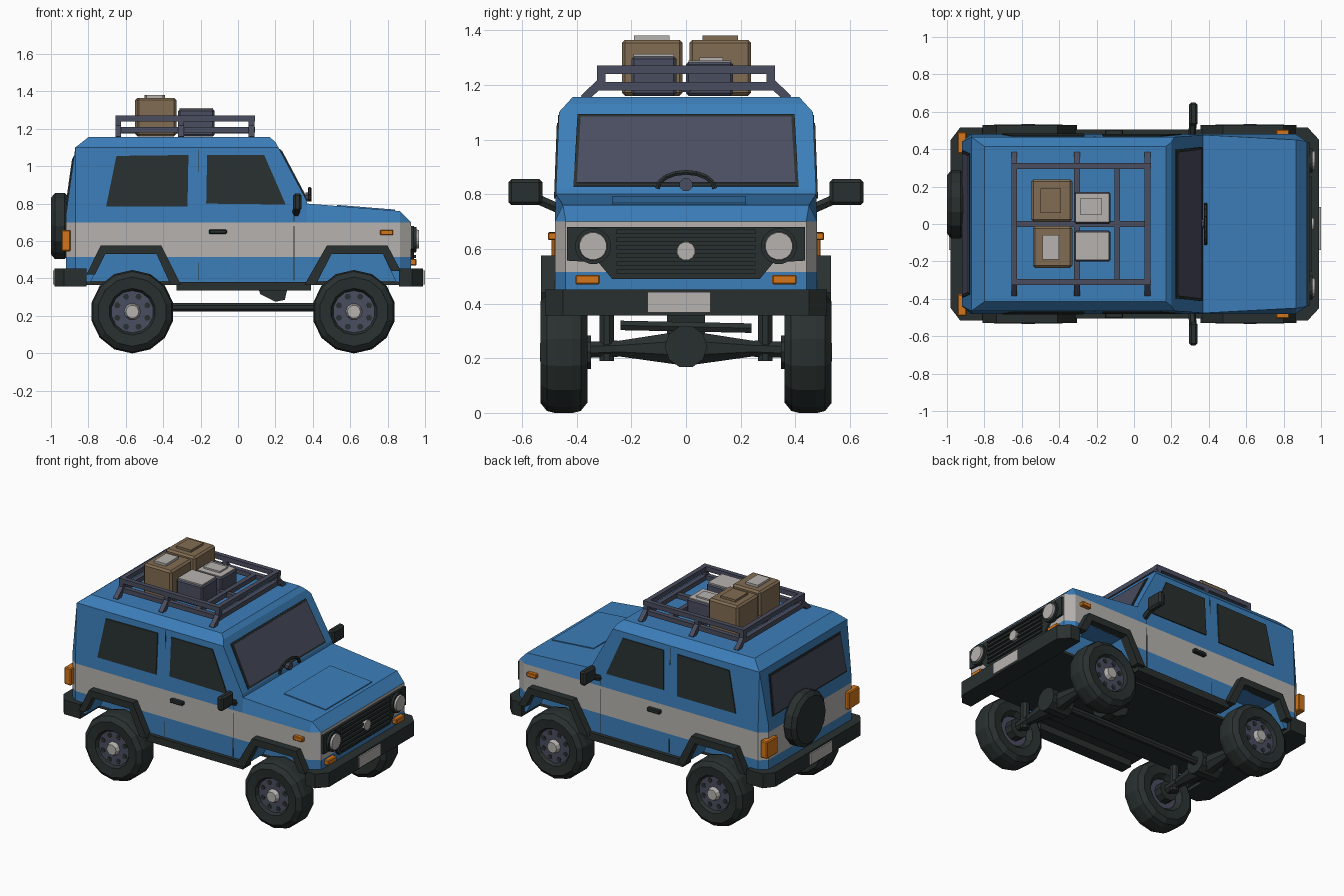
import bpy, bmesh, math
from mathutils import Vector, Matrix

if "Cube" in bpy.data.objects:
    bpy.data.objects.remove(bpy.data.objects["Cube"])

def material(name, *c):
    m = bpy.data.materials.new(name)
    m.diffuse_color = (*c, 1)
    m.use_nodes = True
    m.node_tree.nodes["Principled BSDF"].inputs["Base Color"].default_value = m.diffuse_color
    return m

BLUE = material("blue paint", .045, .21, .49)
WHITE = material("off white", .47, .45, .43)
DARK = material("dark rubber", .022, .030, .029)
SLATE = material("slate grey", .068, .075, .115)
TAN = material("tan canvas", .22, .15, .085)
ORANGE = material("orange lamp", .66, .18, .01)

def finish(name, bm, *mats):
    bmesh.ops.recalc_face_normals(bm, faces=bm.faces[:])
    me = bpy.data.meshes.new(name)
    bm.to_mesh(me)
    bm.free()
    for m in mats:
        me.materials.append(m)
    ob = bpy.data.objects.new(name, me)
    bpy.context.collection.objects.link(ob)
    return ob

def extrude(bm, pts, off):
    f = bm.faces.new([bm.verts.new(p) for p in pts])
    r = bmesh.ops.extrude_face_region(bm, geom=[f], use_keep_orig=True)
    vs = [v for v in r["geom"] if isinstance(v, bmesh.types.BMVert)]
    bmesh.ops.translate(bm, vec=off, verts=vs)

def prism(name, pts, off, mat):
    bm = bmesh.new()
    extrude(bm, pts, off)
    return finish(name, bm, mat)

def box(name, x, y, z, mat, bevel=0):
    bm = bmesh.new()
    extrude(bm, [(x[0], y[0], z[0]), (x[1], y[0], z[0]), (x[1], y[1], z[0]), (x[0], y[1], z[0])], (0, 0, z[1] - z[0]))
    if bevel:
        bmesh.ops.bevel(bm, geom=bm.edges[:], offset=bevel, segments=1, affect='EDGES')
    return finish(name, bm, mat)

def rod(name, a, b, r, mat, n=10, r2=None):
    a, b = Vector(a), Vector(b)
    d = b - a
    M = Matrix.Translation((a + b) / 2) @ d.to_track_quat('Z', 'Y').to_matrix().to_4x4() @ Matrix.Rotation(math.pi / n, 4, 'Z')
    bm = bmesh.new()
    bmesh.ops.create_cone(bm, cap_ends=True, segments=n, radius1=r, radius2=r if r2 is None else r2, depth=d.length, matrix=M)
    return finish(name, bm, mat)

def lathe(name, prof, M, mat, n=12):
    # prof: (radius, along) closed loop, spun around local z
    bm = bmesh.new()
    rings = []
    for i in range(n):
        a = 2 * math.pi * (i + .5) / n
        rings.append([bm.verts.new(M @ Vector((r * math.cos(a), r * math.sin(a), h))) for r, h in prof])
    k = len(prof)
    for i in range(n):
        p, q = rings[i], rings[(i + 1) % n]
        for j in range(k):
            bm.faces.new((p[j], p[(j + 1) % k], q[(j + 1) % k], q[j]))
    return finish(name, bm, mat)

def side_y(z):
    return .48 - .0375 * (z - .7) if z > .7 else .48

# Body shell: side profile with wheel notches, cut into colour bands, then tapered
prof = [(-.92, .38), (-.79, .38), (-.71, .53), (-.435, .53), (-.365, .38), (.42, .38), (.50, .53), (.775, .53),
        (.845, .38), (.925, .38), (.925, .70), (.865, .76), (.37, .80), (.365, .82), (.20, 1.13), (.17, 1.155),
        (-.80, 1.155), (-.87, 1.10), (-.92, .74)]
bm = bmesh.new()
extrude(bm, [(x, -.48, z) for x, z in prof], (0, .96, 0))
for co, no in [((0, 0, .515), (0, 0, 1)), ((0, 0, .70), (0, 0, 1)), ((0, 0, 1.10), (0, 0, 1)),
               ((.37, 0, 0), (1, 0, 0)), ((.865, 0, 0), (1, 0, 0)), ((-.87, 0, 0), (1, 0, 0))]:
    bmesh.ops.bisect_plane(bm, geom=bm.verts[:] + bm.edges[:] + bm.faces[:], plane_co=co, plane_no=no, dist=1e-4)
for v in bm.verts:
    x, _, z = v.co
    y = side_y(z)
    if z > 1.1:
        y = .465 - (z - 1.1) / .055 * .05
    if x > .8 and z > .71:
        y = .45
    if abs(x) > .9:
        y -= .04
    v.co.y = math.copysign(y, v.co.y)
bmesh.ops.recalc_face_normals(bm, faces=bm.faces[:])
for f in bm.faces:
    c = f.calc_center_median()
    if c.z < .39:
        f.material_index = 2
    elif .515 < c.z < .70 and abs(f.normal.z) < .2:
        f.material_index = 1
finish("body_shell", bm, BLUE, WHITE, DARK)
box("wheel_well_core", (-.90, .90), (-.335, .335), (.385, .60), BLUE)
box("floor_pan", (-.91, .91), (-.335, .335), (.365, .386), DARK)
prism("hood_panel", [(.53, -.27, .793), (.84, -.27, .768), (.84, .22, .768), (.53, .22, .793)], (0, 0, -.02), BLUE)

# Windscreen and rear window: dark frame plate with a glass plate on it
def end_window(name, lo, hi, wl, wh, n):
    n = Vector(n).normalized()
    for part, grow, lift, mat in (("frame", .012, .005, DARK), ("glass", 0, .009, SLATE)):
        up = (Vector((hi[0], 0, hi[1])) - Vector((lo[0], 0, lo[1]))).normalized() * grow
        a, b = Vector((lo[0], 0, lo[1])) - up + n * lift, Vector((hi[0], 0, hi[1])) + up + n * lift
        wy = Vector((0, 1, 0))
        prism(name + "_" + part, [a - wy * (wl + grow), a + wy * (wl + grow), b + wy * (wh + grow), b - wy * (wh + grow)], -n * (lift + .001), mat)

end_window("windscreen", (.355, .838), (.227, 1.08), .40, .385, (.31, 0, .165))
end_window("rear_window", (-.912, .80), (-.878, 1.04), .38, .365, (-.36, 0, .05))

# Side details, both sides
for s, side in ((-1, "right"), (1, "left")):
    def plate(name, pts, mat, t=.006):
        prism(side + name, [(x, s * (side_y(z) + t), z) for x, z in pts], (0, -s * (t + .002), 0), mat)
    plate("_rear_side_window", [(-.705, .785), (-.27, .785), (-.265, 1.06), (-.65, 1.055)], DARK)
    plate("_door_window", [(-.17, .80), (.255, .795), (.14, 1.06), (-.165, 1.06)], DARK)
    plate("_door_rear_seam", [(-.212, .39), (-.208, .39), (-.208, 1.09), (-.212, 1.09)], DARK, .002)
    plate("_door_front_seam", [(.298, .39), (.302, .39), (.302, .77), (.298, .77)], DARK, .002)

    def sbox(name, x, y, z, mat, bevel=0):
        box(side + name, x, sorted((s * y[0], s * y[1])), z, mat, bevel)
    sbox("_door_handle", (-.155, -.06), (.47, .505), (.637, .662), DARK, .005)
    sbox("_side_indicator", (.76, .83), (.47, .505), (.632, .660), ORANGE, .004)
    sbox("_tail_lamp", (-.945, -.895), (.375, .492), (.545, .66), ORANGE, .006)
    sbox("_front_indicator", (.90, .955), (.315, .405), (.47, .505), ORANGE, .005)
    sbox("_sill", (-.33, .39), (.42, .505), (.335, .382), DARK)
    sbox("_mirror", (.295, .34), (.525, .65), (.76, .855), DARK, .012)
    rod(side + "_mirror_arm", (.31, s * .46, .745), (.315, s * .55, .785), .02, DARK, 6)
    # Wheel arch flares
    for end, pts in (("rear", [(-.81, .42), (-.735, .575), (-.41, .575), (-.305, .365), (-.36, .365), (-.435, .53), (-.71, .53), (-.765, .42)]),
                     ("front", [(.355, .365), (.475, .575), (.80, .575), (.87, .44), (.82, .44), (.775, .53), (.50, .53), (.415, .365)])):
        prism(f"{side}_{end}_wheel_flare", [(x, s * .53, z) for x, z in pts], (0, -s * .06, 0), DARK)
    # Headlamps
    rod(side + "_headlamp_ring", (.92, s * .34, .61), (.955, s * .34, .61), .066, DARK, 16)
    rod(side + "_headlamp", (.92, s * .34, .61), (.968, s * .34, .61), .058, WHITE, 16, .05)

    # Wheels
    for end, wx in (("rear", -.565), ("front", .62)):
        nm = f"{side}_{end}_"
        M = Matrix.Translation((wx, s * .447, .222)) @ Matrix.Rotation(-s * math.pi / 2, 4, 'X')
        P = lambda r, a, h: M @ Vector((r * math.cos(a), r * math.sin(a), h))
        lathe(nm + "tyre", [(.10, -.05), (.125, -.08), (.185, -.086), (.215, -.062), (.223, -.03), (.223, .03),
                            (.215, .062), (.185, .086), (.125, .08), (.11, .055)], M, DARK, 14)
        rod(nm + "rim", P(0, 0, -.045), P(0, 0, .06), .12, SLATE, 14)
        for i in range(8):
            a = (i + .5) * math.pi / 4
            rod(nm + f"rim_hole_{i}", P(.087, a, .05), P(.087, a, .063), .017, DARK, 6)
        rod(nm + "hub", P(0, 0, .05), P(0, 0, .088), .048, WHITE, 10, .035)
        rod(nm + "brake_drum", P(0, 0, -.10), P(0, 0, -.03), .065, DARK, 10)
        # Suspension beside the axle
        rod(nm + "spring", (wx, s * .29, .19), (wx, s * .29, .39), .028, DARK, 8)
        rod(nm + "half_axle", (wx, 0, .237), (wx, s * .27, .235), .07, DARK, 8, .027)
        rod(nm + "axle_end", (wx, s * .25, .235), (wx, s * .38, .23), .032, DARK, 8)

# Underside running gear
for end, wx in (("rear", -.565), ("front", .62)):
    rod(end + "_differential", (wx - .08, 0, .242), (wx + .08, 0, .242), .078, DARK, 10)
    rod(end + "_cross_link", (wx - .1, -.24, .32), (wx - .1, .24, .31), .02, DARK, 6)
rod("drive_shaft", (-.5, 0, .245), (.55, 0, .245), .025, DARK, 8)
prism("transfer_case", [(.10, -.07, .37), (.12, -.07, .315), (.20, -.07, .275), (.25, -.07, .285), (.27, -.07, .37)], (0, .14, 0), DARK)

# Bumpers and number plates
for s, name in ((1, "front"), (-1, "rear")):
    e, inn = (.99, .86) if s > 0 else (.98, .81)
    pts = [(inn, .515), (.93, .515), (e, .45), (e, -.45), (.93, -.515), (inn, -.515)]
    prism(name + "_bumper", [(s * x, y, .357) for x, y in pts], (0, 0, .095), DARK)
    box(name + "_number_plate", sorted((s * (e - .01), s * (e + .009))), (-.14, .09), (.367, .442), WHITE)

# Grille with slats and plain centre disc
g = [(.435, .68), (.435, .557), (.32, .55), (.27, .49)]
prism("grille", [(.940, y, z) for y, z in g] + [(.940, -y, z) for y, z in reversed(g)], (-.03, 0, 0), DARK)
for i in range(6):
    z = .51 + i * .029
    box(f"grille_slat_{i}", (.93, .953), (-.255, .255), (z, z + .015), DARK)
rod("grille_disc", (.93, 0, .592), (.962, 0, .592), .034, WHITE, 12)

# Half ring and boss at the foot of the windscreen
arc = [(.383, .105 * math.cos(a), .82 + .06 * math.sin(a)) for a in [math.pi * i / 8 for i in range(9)]]
for i in range(8):
    rod(f"cowl_ring_{i}", arc[i], arc[i + 1], .01, DARK, 6)
rod("cowl_boss", (.36, 0, .835), (.392, 0, .835), .025, SLATE, 8)

# Spare wheel
M = Matrix.Translation((-.958, .105, .68)) @ Matrix.Rotation(-math.pi / 2, 4, 'Y')
lathe("spare_wheel_cover", [(.0005, -.05), (.165, -.05), (.182, -.03), (.182, .02), (.155, .042), (.0005, .042)], M, DARK, 14)

# Roof rack
bar = lambda n, a, b: rod("rack_" + n, a, b, .022, SLATE, 4)
for z, lev in ((1.255, "upper"), (1.195, "lower")):
    for y in (-.31, .31):
        bar(f"{lev}_side_rail", (-.655, y, z), (.09, y, z))
    for x in (-.64, .072):
        bar(f"{lev}_end_rail", (x, -.325, z), (x, .325, z))
for x in (-.305, -.09):
    bar("cross_bar", (x, -.31, 1.195), (x, .31, 1.195))
bar("centre_bar", (-.64, 0, 1.19), (.07, 0, 1.19))
for x in (-.64, -.305, .072):
    for s in (-1, 1):
        bar("post", (x, s * .31, 1.19), (x, s * .31, 1.26))
        bar("foot", (x, s * .31, 1.21), (x, s * .375, 1.148))

# Luggage
box("left_tan_bag", (-.55, -.33), (.012, .238), (1.16, 1.365), TAN, .012)
box("left_tan_bag_lid", (-.50, -.39), (.06, .19), (1.36, 1.38), TAN)
box("right_tan_bag", (-.54, -.33), (-.235, -.012), (1.16, 1.365), TAN, .012)
box("right_tan_bag_lid", (-.49, -.40), (-.19, -.06), (1.36, 1.38), WHITE)
box("left_case", (-.32, -.125), (.0, .172), (1.16, 1.285), SLATE, .01)
box("left_case_top", (-.312, -.133), (.01, .164), (1.28, 1.29), WHITE)
box("left_case_lid", (-.29, -.17), (.05, .135), (1.285, 1.30), WHITE)
box("right_case", (-.32, -.125), (-.20, -.035), (1.16, 1.305), SLATE, .01)
box("right_case_top", (-.312, -.133), (-.192, -.043), (1.30, 1.312), WHITE)
